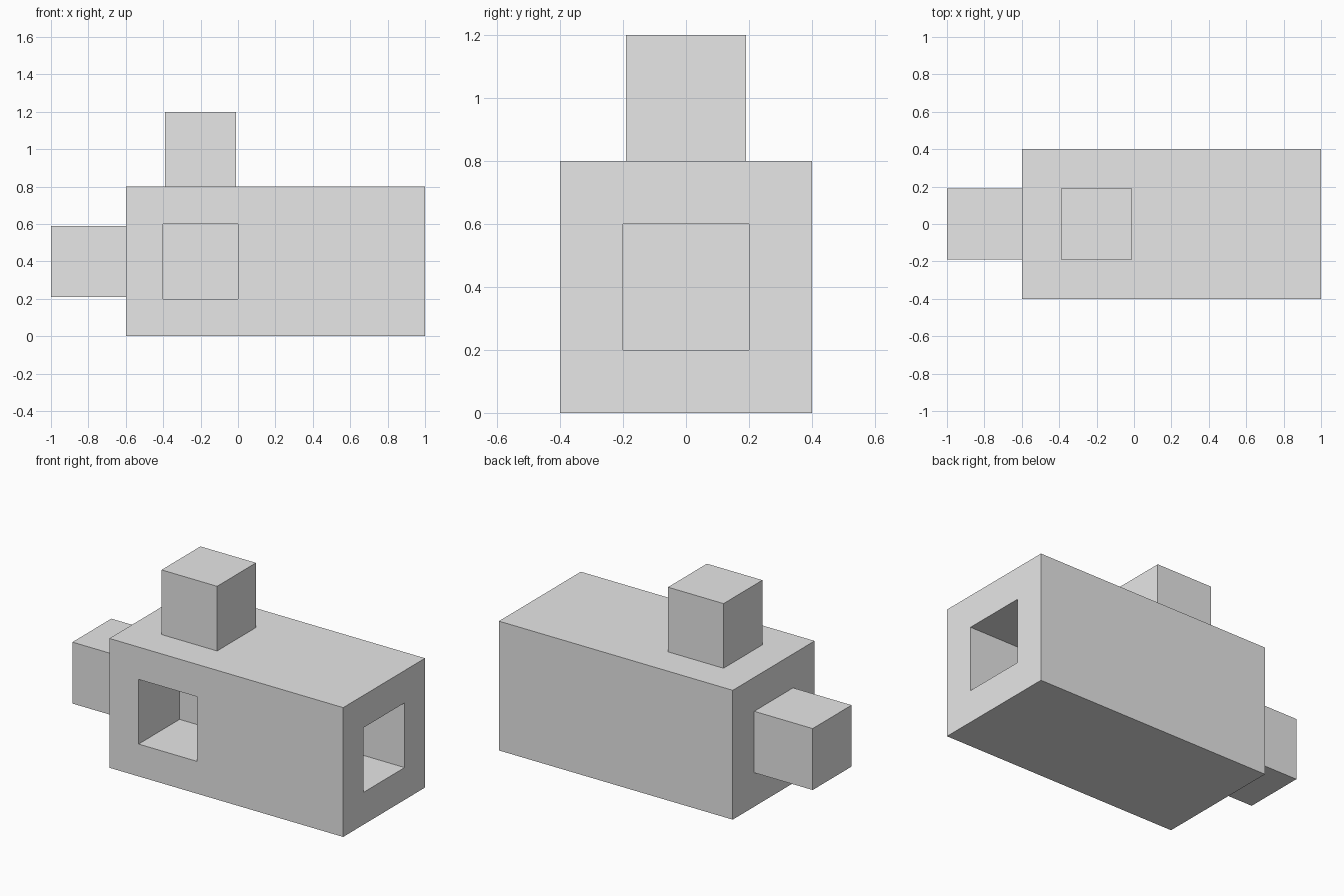
import bpy
from mathutils import Vector

if "Cube" in bpy.data.objects:
    bpy.data.objects.remove(bpy.data.objects["Cube"], do_unlink=True)

GREY = (0.8, 0.8, 0.8, 1.0)
grey = bpy.data.materials.new("light_grey")
grey.use_nodes = True
grey.diffuse_color = GREY
grey.node_tree.nodes["Principled BSDF"].inputs["Base Color"].default_value = GREY


def box(name, low, high):
    """Flat-shaded box spanning two opposite corners."""
    low, high = Vector(low), Vector(high)
    bpy.ops.mesh.primitive_cube_add(size=1, location=(low + high) / 2)
    obj = bpy.context.object
    obj.name = name
    obj.scale = high - low
    bpy.ops.object.transform_apply(location=False, rotation=False, scale=True)
    obj.data.materials.append(grey)
    return obj


# Main block
block = box("block", (-0.6, -0.4, 0), (1, 0.4, 0.8))

# Square sockets, one in the front and one in the left end
sockets = [
    box("front_socket_cutter", (-0.4, -0.5, 0.2), (0, 0, 0.6)),
    box("end_socket_cutter", (0.6, -0.2, 0.2), (1.1, 0.2, 0.6)),
]
for cutter in sockets:
    cut = block.modifiers.new(cutter.name, "BOOLEAN")
    cut.operation = "DIFFERENCE"
    cut.solver = "EXACT"
    cut.object = cutter
    cutter.hide_render = True
    cutter.hide_set(True)

# Apply the cuts, then drop the cutters
bpy.ops.object.select_all(action="DESELECT")
bpy.context.view_layer.objects.active = block
block.select_set(True)
for cutter in sockets:
    bpy.ops.object.modifier_apply(modifier=cutter.name)
    bpy.data.objects.remove(cutter, do_unlink=True)

# Pegs, slightly narrower than the sockets
box("top_peg", (-0.39, -0.19, 0.8), (-0.01, 0.19, 1.2))
box("end_peg", (-1, -0.19, 0.21), (-0.6, 0.19, 0.59))
